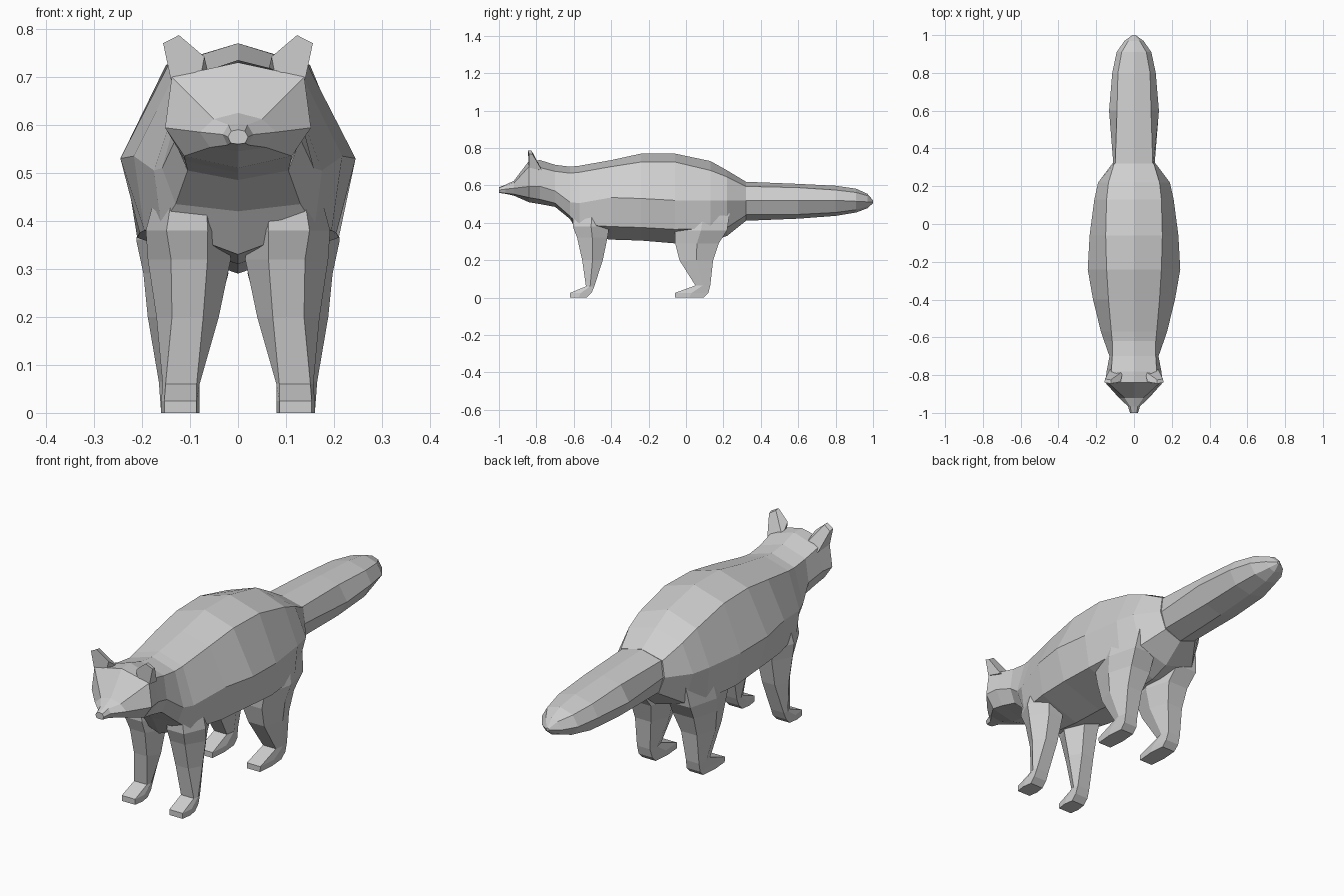
import bpy, bmesh

fur = bpy.data.materials.new("grey_fur")
fur.diffuse_color = (0.62, 0.62, 0.62, 1)


def finish(name, bm):
    bmesh.ops.recalc_face_normals(bm, faces=bm.faces)
    mesh = bpy.data.meshes.new(name)
    bm.to_mesh(mesh)
    bm.free()
    mesh.materials.append(fur)
    obj = bpy.data.objects.new(name, mesh)
    bpy.context.collection.objects.link(obj)
    return obj


def loft(name, rings):
    """Skin a list of equal-length point rings and cap both ends."""
    bm = bmesh.new()
    loops = [[bm.verts.new(p) for p in ring] for ring in rings]
    n = len(loops[0])
    for a, b in zip(loops, loops[1:]):
        for i in range(n):
            j = (i + 1) % n
            bm.faces.new((a[i], a[j], b[j], b[i]))
    bm.faces.new(loops[0])
    bm.faces.new(loops[-1])
    return finish(name, bm)


def section(y, top, xs, zs, xm, zm, xl, zl, bottom):
    """Eight-sided symmetric cross-section: ridge, shoulder, flank, lower edge, keel."""
    right = [(xs, y, zs), (xm, y, zm), (xl, y, zl)]
    left = [(-x, y, z) for x, y, z in reversed(right)]
    return [(0, y, top)] + right + [(0, y, bottom)] + left


def leg_ring(z, front, back, inner, outer, inset, side):
    """Six-sided leg cross-section."""
    w, mid = outer - inner, (front + back) / 2
    a, b = inner + inset * w, outer - inset * w
    pts = [(a, front), (b, front), (outer, mid), (b, back), (a, back), (inner, mid)]
    return [(side * x, y, z) for x, y in pts]


# Torso, from neck to rump
torso = [
    (-0.70, .710, .115, .675, .130, .57, .105, .505, .485),
    (-0.62, .700, .115, .665, .158, .51, .130, .435, .420),
    (-0.57, .705, .120, .670, .175, .505, .160, .39, .330),
    (-0.40, .735, .135, .700, .217, .535, .195, .38, .310),
    (-0.24, .770, .145, .725, .245, .53, .205, .375, .305),
    (-0.06, .770, .150, .725, .235, .52, .210, .365, .290),
    (0.13, .730, .145, .680, .210, .52, .195, .37, .300),
    (0.22, .680, .135, .645, .190, .52, .150, .375, .330),
    (0.32, .620, .105, .595, .115, .52, .085, .44, .410),
]
loft("torso", [section(*s) for s in torso])

# Head, from neck to nose
head = [
    (-0.70, .710, .115, .675, .130, .570, .105, .505, .485),
    (-0.78, .735, .120, .695, .145, .595, .110, .525, .500),
    (-0.84, .730, .138, .700, .152, .594, .112, .535, .510),
    (-0.92, .625, .050, .612, .080, .585, .058, .553, .545),
    (-0.965, .603, .020, .600, .032, .580, .022, .558, .555),
    (-1.0, .590, .014, .587, .021, .575, .015, .562, .560),
]
loft("head", [section(*s) for s in head])

# Tail
tail = [
    (0.30, .620, .100, .595, .108, .52, .085, .445, .410),
    (0.60, .608, .090, .588, .132, .52, .085, .445, .422),
    (0.80, .598, .085, .575, .115, .52, .080, .455, .437),
    (0.91, .582, .065, .562, .092, .515, .060, .470, .455),
    (0.97, .555, .030, .545, .050, .512, .030, .488, .478),
    (1.0, .520, .005, .517, .008, .512, .005, .507, .505),
]
loft("tail", [section(*s) for s in tail])

# Legs: height, front y, back y, inner x, outer x, corner inset
front_leg = [
    (.50, -.600, -.40, .040, .160, .25),
    (.38, -.605, -.41, .020, .192, .25),
    (.32, -.582, -.42, .015, .188, .28),
    (.20, -.555, -.445, .040, .170, .25),
    (.06, -.535, -.49, .080, .157, .08),
    (.025, -.62, -.505, .080, .160, .08),
    (0, -.62, -.53, .080, .160, .08),
]
hind_leg = [
    (.50, -.040, .24, .050, .190, .25),
    (.36, -.060, .22, .030, .212, .20),
    (.29, -.058, .175, .020, .197, .20),
    (.20, -.035, .145, .045, .188, .22),
    (.065, .050, .13, .083, .165, .10),
    (.025, -.06, .12, .080, .162, .08),
    (0, -.06, .095, .080, .160, .08),
]
for label, side in (("left", 1), ("right", -1)):
    loft(f"front_leg_{label}", [leg_ring(*r, side) for r in front_leg])
    loft(f"hind_leg_{label}", [leg_ring(*r, side) for r in hind_leg])

    # Ear: flat front panel tapering to the back of the skull
    bm = bmesh.new()
    panel = [(.07, -.835, .742), (.123, -.845, .787), (.156, -.84, .770),
             (.140, -.84, .695), (.08, -.84, .690)]
    back = [(.06, -.78, .70), (.123, -.825, .785), (.154, -.82, .765),
            (.128, -.77, .68), (.08, -.78, .68)]
    bm.free()
    loft(f"ear_{label}", [[(side * x, y, z) for x, y, z in p] for p in (panel, back)])
